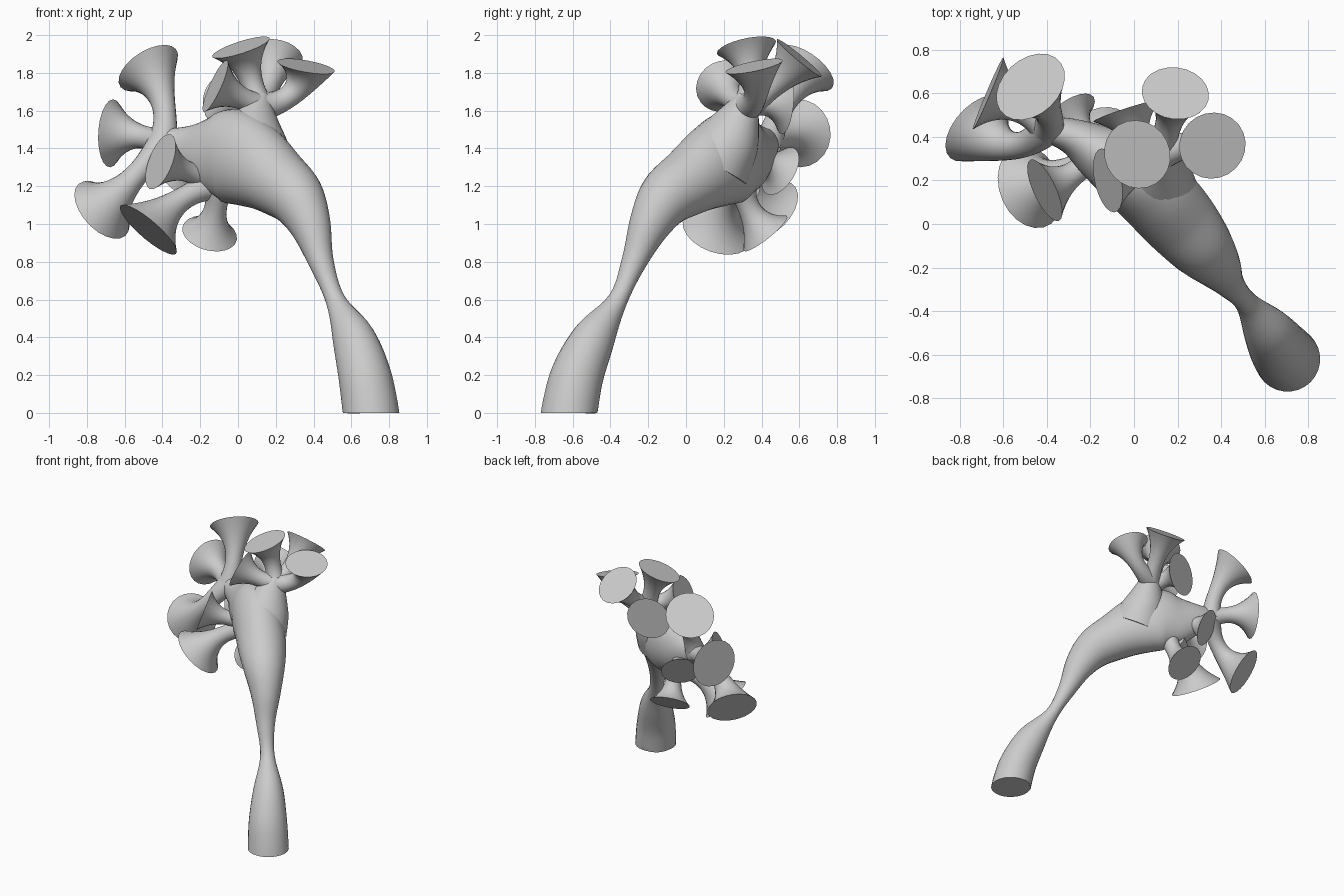
import bpy, bmesh, math
from mathutils import Vector

cube = bpy.data.objects.get("Cube")
if cube:
    bpy.data.objects.remove(cube, do_unlink=True)

grey = bpy.data.materials.new("plain grey")
grey.use_nodes = True
grey.diffuse_color = (0.6, 0.6, 0.6, 1)
grey.node_tree.nodes["Principled BSDF"].inputs["Base Color"].default_value = (0.6, 0.6, 0.6, 1)


def spline(keys, steps):
    """Catmull-Rom through tuples of numbers."""
    ks = [Vector(k) for k in keys]
    ks = [2 * ks[0] - ks[1]] + ks + [2 * ks[-1] - ks[-2]]
    out = []
    for i in range(1, len(ks) - 2):
        a, b, c, d = ks[i - 1:i + 3]
        for s in range(steps):
            t = s / steps
            out.append(0.5 * (2 * b + (c - a) * t + (2 * a - 5 * b + 4 * c - d) * t * t
                              + (3 * b - a - 3 * c + d) * t ** 3))
    return out + [ks[-2]]


def loft(name, path, wide, tall, side, start=None, end=None, sides=28):
    """Skin elliptical rings along a path and cap both ends."""
    bm = bmesh.new()
    rings = []
    last = len(path) - 1
    for i, p in enumerate(path):
        tan = (path[min(i + 1, last)] - path[max(i - 1, 0)]).normalized()
        if i == 0 and start:
            tan = start
        if i == last and end:
            tan = end
        side = (side - tan * side.dot(tan)).normalized()
        up = tan.cross(side)
        ring = []
        for k in range(sides):
            a = math.tau * k / sides
            ring.append(bm.verts.new(p + side * wide[i] * math.cos(a) + up * tall[i] * math.sin(a)))
        rings.append(ring)
    for r, q in zip(rings, rings[1:]):
        for k in range(sides):
            j = (k + 1) % sides
            bm.faces.new((r[k], r[j], q[j], q[k]))
    bm.faces.new(rings[0][::-1])
    bm.faces.new(rings[-1])
    bmesh.ops.recalc_face_normals(bm, faces=bm.faces)
    mesh = bpy.data.meshes.new(name)
    bm.to_mesh(mesh)
    bm.free()
    mesh.materials.append(grey)
    obj = bpy.data.objects.new(name, mesh)
    bpy.context.collection.objects.link(obj)
    bpy.ops.object.select_all(action="DESELECT")
    obj.select_set(True)
    bpy.context.view_layer.objects.active = obj
    bpy.ops.object.shade_smooth_by_angle(angle=math.radians(40))


def tube(name, keys, side, start=None):
    """Keys are x, y, z, sideways radius, upright radius."""
    pts = spline(keys, 6)
    loft(name, [Vector(p[:3]) for p in pts], [p[3] for p in pts], [p[4] for p in pts],
         Vector(side), start)


def trumpet(name, root, centre, normal, radius, stem=0.05):
    """Stem that curves out of its root and flares to a flat disc."""
    root, centre, n = Vector(root), Vector(centre), Vector(normal).normalized()
    length = (centre - root).length
    bend = centre - n * length * 0.6
    path, radii = [], []
    steps = 20
    for i in range(steps + 1):
        t = i / steps
        path.append(root * (1 - t) ** 2 + bend * 2 * t * (1 - t) + centre * t * t)
        radii.append(stem + 0.03 * (1 - t) ** 3 + (radius - stem) * t ** 3.8)
    loft(name, path, radii, radii, n.orthogonal(), end=n, sides=22)


# Trunk: flat foot, narrow waist, swollen body tapering to the side hub
tube("trunk", [
    (0.705, -0.62, 0, 0.15, 0.15),
    (0.67, -0.575, 0.2, 0.14, 0.14),
    (0.61, -0.485, 0.4, 0.11, 0.115),
    (0.515, -0.36, 0.6, 0.053, 0.052),
    (0.44, -0.275, 0.8, 0.068, 0.067),
    (0.38, -0.19, 1.0, 0.11, 0.115),
    (0.305, -0.1, 1.14, 0.15, 0.155),
    (0.2, 0.025, 1.23, 0.175, 0.185),
    (0.085, 0.15, 1.31, 0.18, 0.23),
    (-0.03, 0.25, 1.36, 0.17, 0.25),
    (-0.16, 0.33, 1.37, 0.13, 0.2),
    (-0.28, 0.4, 1.4, 0.085, 0.125),
    (-0.41, 0.44, 1.44, 0.055, 0.065),
], (0.7, 0.7, 0), Vector((0, 0, 1)))

# Shoulder rising from the body to the upper hub
tube("shoulder", [
    (0.1, 0.15, 1.3, 0.19, 0.2),
    (0.09, 0.23, 1.45, 0.17, 0.16),
    (0.1, 0.29, 1.58, 0.11, 0.1),
    (0.12, 0.33, 1.68, 0.05, 0.05),
], (0.7, 0.7, 0))

# Trumpets on the upper hub
upper = (0.11, 0.32, 1.62)
trumpet("top_trumpet", upper, (0.015, 0.32, 1.935), (-0.3, -0.2, 0.93), 0.16)
trumpet("left_trumpet", upper, (0.36, 0.36, 1.835), (0.17, -0.2, 0.96), 0.155)
trumpet("back_top_trumpet", upper, (0.19, 0.6, 1.88), (0.1, 0.63, 0.76), 0.155)
trumpet("front_top_trumpet", upper, (-0.12, 0.2, 1.73), (-0.88, -0.2, 0.4), 0.15)
trumpet("back_trumpet", (0.07, 0.3, 1.6), (-0.03, 0.52, 1.64), (-0.3, 0.94, -0.08), 0.165)

# Trumpets on the side hub
hub = (-0.4, 0.44, 1.43)
trumpet("side_high_trumpet", hub, (-0.475, 0.63, 1.825), (-0.45, 0.5, 0.7), 0.178)
trumpet("side_middle_trumpet", hub, (-0.67, 0.6, 1.48), (-0.92, 0.39, 0.05), 0.18)
trumpet("side_low_trumpet", hub, (-0.72, 0.44, 1.075), (-0.6, 0.55, -0.55), 0.185)

# Trumpets under and around the body end
trumpet("front_low_trumpet", (-0.14, 0.32, 1.2), (-0.475, 0.17, 0.97), (-0.63, -0.25, -0.73), 0.195)
trumpet("front_trumpet", (-0.18, 0.32, 1.25), (-0.41, 0.155, 1.33), (-0.85, -0.4, 0.33), 0.155, 0.045)
trumpet("bottom_trumpet", (-0.1, 0.3, 1.2), (-0.15, 0.42, 0.95), (-0.2, 0.6, -0.75), 0.148)
trumpet("back_low_trumpet", (-0.17, 0.34, 1.32), (-0.3, 0.5, 1.28), (-0.53, 0.71, -0.45), 0.142, 0.045)
